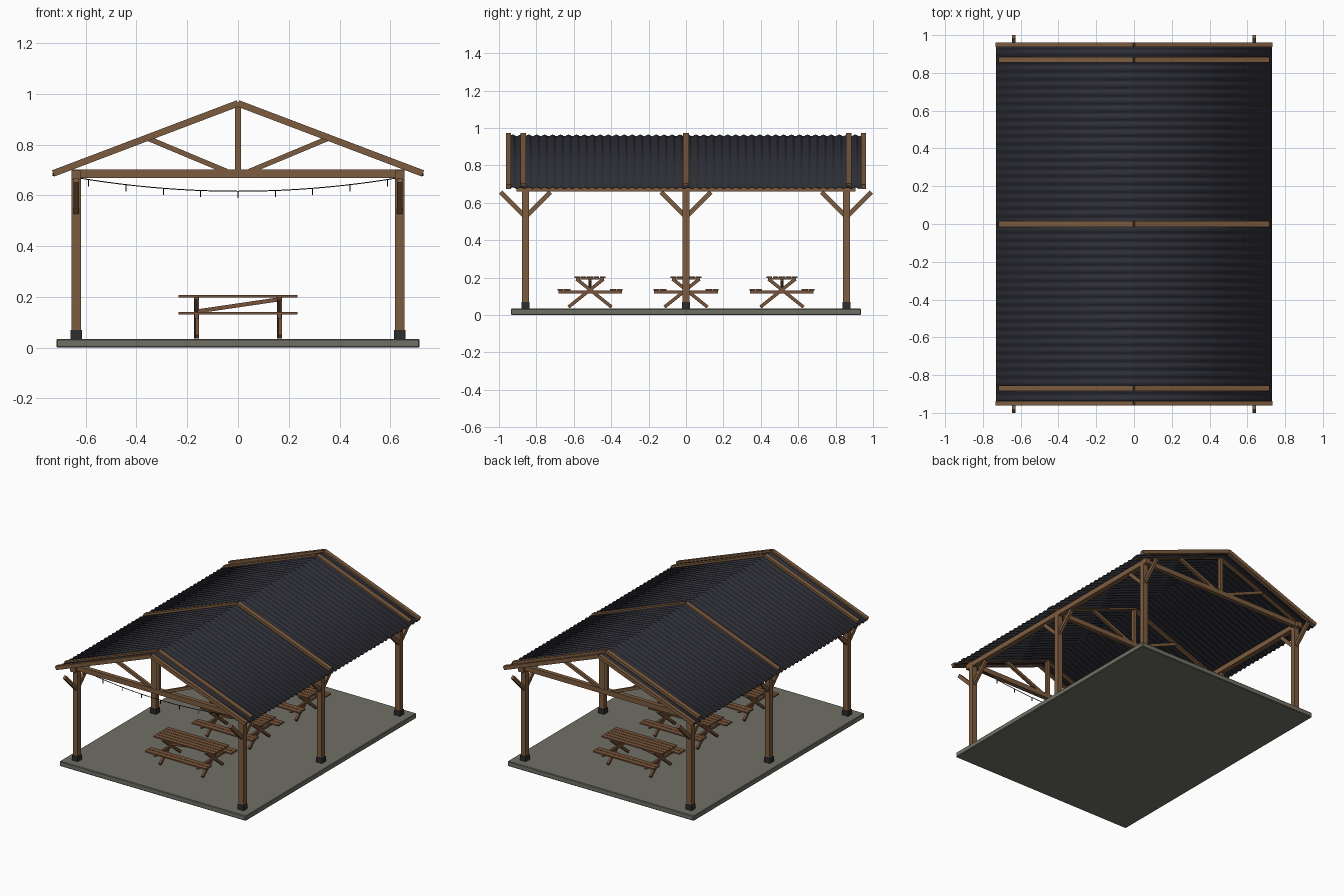
import bpy, bmesh, math
from mathutils import Vector, Matrix

if "Cube" in bpy.data.objects:
    bpy.data.objects.remove(bpy.data.objects["Cube"])


def mat(name, rgb):
    m = bpy.data.materials.new(name)
    m.diffuse_color = (*rgb, 1)
    m.use_nodes = True
    m.node_tree.nodes["Principled BSDF"].inputs["Base Color"].default_value = m.diffuse_color
    return m


TIMBER = mat("timber", (0.205, 0.108, 0.05))
TABLE = mat("table wood", (0.185, 0.088, 0.042))
ROOF = mat("dark roof metal", (0.026, 0.027, 0.036))
CONCRETE = mat("concrete", (0.165, 0.163, 0.132))
IRON = mat("iron", (0.026, 0.027, 0.03))
WIRE = mat("black wire", (0.008, 0.008, 0.009))


def finish(name, bm, material):
    bmesh.ops.recalc_face_normals(bm, faces=bm.faces)
    me = bpy.data.meshes.new(name)
    bm.to_mesh(me)
    bm.free()
    me.materials.append(material)
    ob = bpy.data.objects.new(name, me)
    bpy.context.collection.objects.link(ob)
    return ob


def box(name, c, s, material, bevel=0.0):
    bm = bmesh.new()
    bmesh.ops.create_cube(bm, size=1, matrix=Matrix.Translation(c) @ Matrix.Diagonal((*s, 1)))
    if bevel:
        bmesh.ops.bevel(bm, geom=bm.edges[:], offset=bevel, segments=1, affect='EDGES')
    return finish(name, bm, material)


def beam(name, a, b, side, width, thick, material):
    """Square-ended board from a to b; width runs along 'side'."""
    a, b, side = Vector(a), Vector(b), Vector(side)
    d = (b - a).normalized()
    up = d.cross(side).normalized()
    rot = Matrix((d, side, up)).transposed().to_4x4()
    bm = bmesh.new()
    bmesh.ops.create_cube(bm, size=1, matrix=Matrix.Translation((a + b) / 2) @ rot
                          @ Matrix.Diagonal(((b - a).length, width, thick, 1)))
    return finish(name, bm, material)


X, Y = (1, 0, 0), (0, 1, 0)
PX, PY = 0.637, 0.858          # post positions
PEAK, SLOPE = 0.962, 0.379     # roof centre line

# floor slab
box("floor_slab", (0, 0, 0.0175), (1.43, 1.872, 0.035), CONCRETE, 0.004)

# posts with iron feet, knee braces and wall plates
for sx in (-1, 1):
    x = sx * PX
    for y in (-PY, 0, PY):
        box("post", (x, y, 0.365), (0.037, 0.037, 0.66), TIMBER)
        box("post_foot", (x, y, 0.052), (0.045, 0.045, 0.036), IRON)
        for s in (-1, 1):
            beam("knee_brace", (x, y + s * 0.005, 0.53), (x, y + s * 0.133, 0.658),
                 X, 0.02, 0.024, TIMBER)
    box("wall_plate", (x, 0, 0.679), (0.037, 1.81, 0.036), TIMBER)

# trusses
for y in (-0.87, 0, 0.87):
    box("tie_beam", (0, y, 0.685), (1.31, 0.03, 0.034), TIMBER)
    box("king_post", (0, y, 0.825), (0.022, 0.024, 0.26), TIMBER)
    for s in (-1, 1):
        beam("top_chord", (0, y, PEAK), (s * 0.712, y, PEAK - 0.712 * SLOPE),
             Y, 0.03, 0.026, TIMBER)
        beam("truss_strut", (s * 0.02, y, 0.684), (s * 0.35, y, 0.822),
             Y, 0.02, 0.02, TIMBER)

# rake boards on the gable ends
for y in (-0.949, 0.949):
    for s in (-1, 1):
        beam("rake_board", (0, y, PEAK), (s * 0.728, y, PEAK - 0.728 * SLOPE),
             Y, 0.026, 0.026, TIMBER)

# corrugated roof sheet
bm = bmesh.new()
WAVES, SUB = 44, 8
rows = []
for i in range(WAVES * SUB + 1):
    y = -0.937 + 1.874 * i / (WAVES * SUB)
    h = 0.0045 * math.sin(2 * math.pi * i / SUB)
    rows.append([bm.verts.new((x, y, PEAK - 0.004 - abs(x) * SLOPE + h))
                 for x in (-0.73, 0, 0.73)])
for r, q in zip(rows, rows[1:]):
    for k in (0, 1):
        bm.faces.new((r[k], r[k + 1], q[k + 1], q[k]))
roof = finish("roof_sheet", bm, ROOF)
mod = roof.modifiers.new("thickness", 'SOLIDIFY')
mod.thickness = 0.005
mod.offset = 0
bpy.context.view_layer.objects.active = roof
roof.select_set(True)
bpy.ops.object.shade_smooth_by_angle(angle=math.radians(38))
roof.select_set(False)

# picnic tables
for ty in (-0.513, 0, 0.513):
    for k in range(5):
        box("table_plank", (0, ty + (k - 2) * 0.0335, 0.203), (0.468, 0.030, 0.009), TABLE)
    for s in (-1, 1):
        for off in (0.122, 0.158):
            box("bench_plank", (0, ty + s * off, 0.135), (0.468, 0.033, 0.009), TABLE)
    for x in (-0.163, 0.163):
        for s in (-1, 1):
            beam("crossed_leg", (x + s * 0.003, ty - s * 0.115, 0.043),
                 (x + s * 0.003, ty + s * 0.072, 0.193), X, 0.014, 0.018, TABLE)
        box("bench_support", (x, ty, 0.123), (0.016, 0.34, 0.016), TABLE)
        box("top_support", (x, ty, 0.194), (0.016, 0.15, 0.010), TABLE)
    beam("table_brace", (-0.16, ty, 0.143), (0.16, ty, 0.19), Y, 0.014, 0.016, TABLE)

# sagging light string with small drops
SY = -0.85


def sag(x):
    return 0.616 + 0.052 * (x / 0.625) ** 2


cu = bpy.data.curves.new("light_string", 'CURVE')
cu.dimensions = '3D'
cu.bevel_depth = 0.0022
cu.bevel_resolution = 1
sp = cu.splines.new('POLY')
sp.points.add(24)
for i, p in enumerate(sp.points):
    x = -0.625 + 1.25 * i / 24
    p.co = (x, SY, sag(x), 1)
cu.materials.append(WIRE)
bpy.context.collection.objects.link(bpy.data.objects.new("light_string", cu))
for i in range(-4, 5):
    x = i * 0.147
    box("light_drop", (x, SY, sag(x) - 0.013), (0.004, 0.004, 0.027), WIRE)
